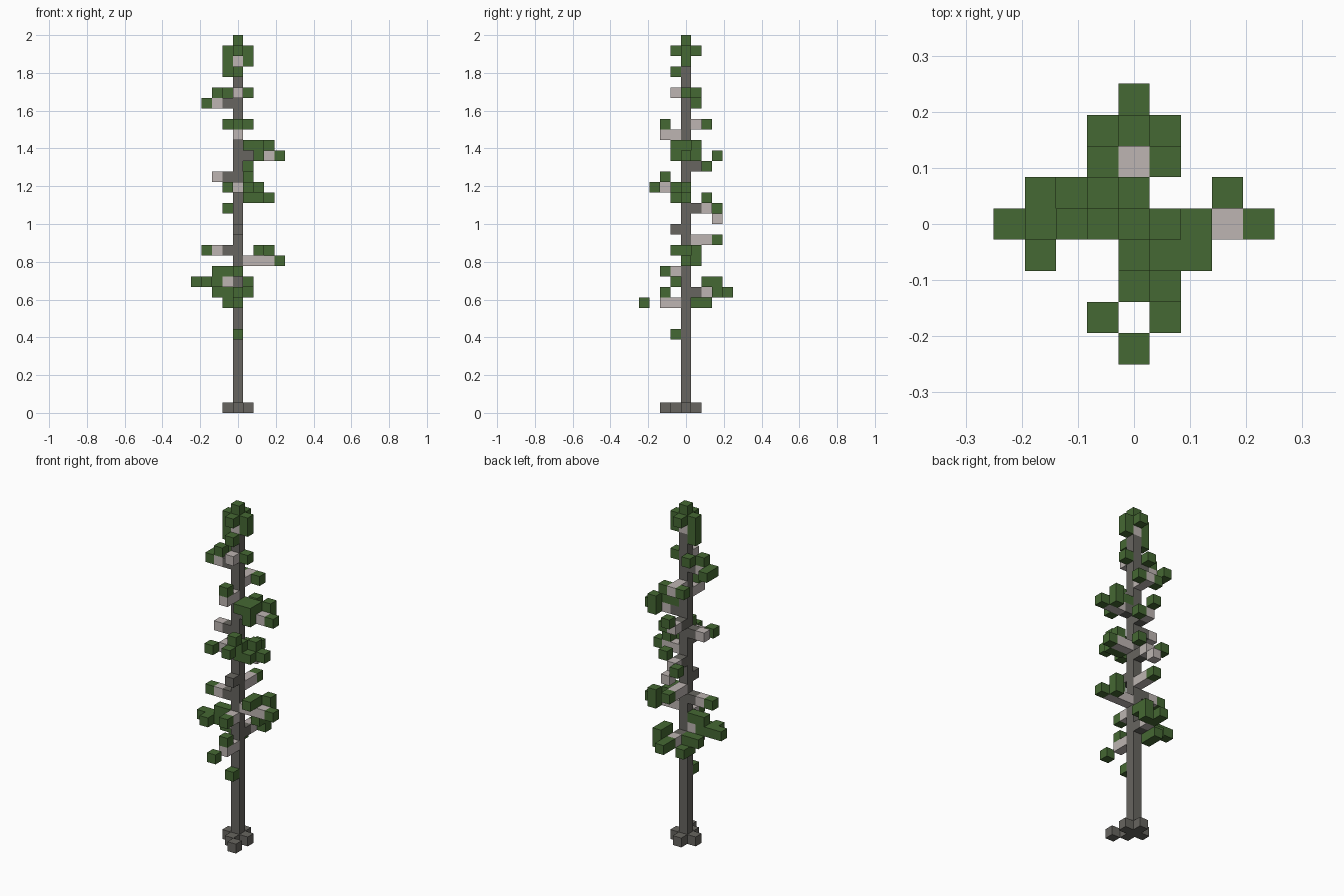
import bpy
import bmesh
from mathutils import Vector

if "Cube" in bpy.data.objects:
    bpy.data.objects.remove(bpy.data.objects["Cube"], do_unlink=True)

LAYERS = 36
UNIT = 2 / LAYERS


def make_material(name, red, green, blue):
    material = bpy.data.materials.new(name)
    material.use_nodes = True
    colour = (red, green, blue, 1)
    material.diffuse_color = colour
    shader = material.node_tree.nodes["Principled BSDF"]
    shader.inputs["Base Color"].default_value = colour
    shader.inputs["Roughness"].default_value = 1
    return material


bark = make_material("dark bark", .135, .13, .115)
pale_wood = make_material("pale wood", .51, .46, .445)
needles = make_material("needle green", .06, .14, .033)


def build_blocks(name, cells, material, height=1):
    """One object made of unit blocks; cells give column, row and layer."""
    mesh = bpy.data.meshes.new(name)
    bm = bmesh.new()
    for x, y, z in dict.fromkeys(cells):
        cube = bmesh.ops.create_cube(bm, size=UNIT)
        for vert in cube["verts"]:
            vert.co.z *= height
            vert.co += Vector((x, y, z + height / 2)) * UNIT
    bm.to_mesh(mesh)
    bm.free()
    mesh.materials.append(material)
    part = bpy.data.objects.new(name, mesh)
    bpy.context.collection.objects.link(part)
    return part


DIRECTIONS = {"east": (1, 0), "north": (0, 1), "west": (-1, 0), "south": (0, -1)}


def bough(side, layer, stub=0, length=0, leaves=(), twigs=()):
    """Bark stub, then pale wood out to length; leaves as (out, across, up)."""
    dx, dy = DIRECTIONS[side]

    def place(out, across=0, up=0):
        return (dx * out - dy * across, dy * out + dx * across, layer + up)

    name = f"{side}_bough_{layer}"
    if stub:
        build_blocks(name + "_stub", [place(1)], bark)
    wood = [place(out) for out in range(stub + 1, length + 1)]
    wood += [place(*twig) for twig in twigs]
    if wood:
        build_blocks(name + "_wood", wood, pale_wood)
    if leaves:
        build_blocks(name + "_leaves", [place(*leaf) for leaf in leaves], needles)


# Trunk and spreading roots
build_blocks("trunk", [(0, 0, 0)], bark, height=33)
build_blocks("trunk_tip", [(0, 0, 33)], pale_wood)
roots = [(dx, dy, 0) for dx, dy in DIRECTIONS.values()] + [(1, -2, 0)]
build_blocks("roots", roots, bark)

# Lower boughs
bough("south", 7, leaves=[(1, 0, 0)])
bough("south", 10, length=2, leaves=[(4, 0, 0), (2, 0, 1)])
bough("north", 11, stub=1, length=2, leaves=[
    (3, 0, 0), (4, 0, 0), (3, -1, 0), (3, -1, 1), (2, -1, 1),
    (1, 1, 0), (1, 1, -1), (2, 1, -1), (1, 2, 0)])
bough("west", 12, length=1, leaves=[
    (2, 0, 0), (3, 0, 0), (4, 0, 0), (3, 1, 0), (1, 0, 1), (2, 0, 1)])
bough("south", 13, length=1, leaves=[(2, 0, 0)])
bough("east", 14, length=3, leaves=[
    (4, 0, 0), (3, 1, 0), (3, 1, 1), (2, -1, 1), (2, 0, 1)])
bough("west", 15, stub=1, length=2, leaves=[(3, 0, 0)])
bough("north", 16, length=2, leaves=[(3, 0, 0)])
bough("south", 17, stub=1)

# Middle boughs
bough("north", 19, stub=1, length=2,
      leaves=[(3, 1, 0), (2, -1, 1)], twigs=[(3, 0, -1)])
bough("east", 20, length=2, leaves=[
    (3, 0, 0), (2, -1, 0), (1, -1, 0), (1, -1, 1), (2, 0, 1)])
bough("south", 21, stub=1, length=2, leaves=[(3, -1, 0), (3, 1, 0), (2, 1, 1)])
bough("west", 22, stub=1, length=2)
bough("north", 23, stub=1, length=2, leaves=[(2, -1, 0), (3, 0, 1)])
bough("east", 24, stub=1, length=3, leaves=[
    (4, 0, 0), (3, 1, 0), (3, 1, 1), (2, -1, 0),
    (2, -1, 1), (1, -1, 1), (2, 0, 1), (1, 0, 1)])

# Upper boughs
bough("south", 26, length=2, leaves=[(2, 0, 1)])
bough("north", 27, length=2, leaves=[(2, -1, 0), (2, 1, 0)])
bough("west", 29, stub=1, length=2, leaves=[
    (3, 0, 0), (3, -1, 0), (2, 0, 1), (1, -1, 1)])
bough("south", 30, length=1)
bough("east", 30, leaves=[(1, 0, 0)])

# Crown: a cross of needles with a single block on top
bough("south", 32, leaves=[(1, 0, 0)])
bough("west", 32, leaves=[(1, 0, 0), (1, 0, 1)])
bough("east", 33, leaves=[(1, 0, 0)])
crown_layer = LAYERS - 2
crown = [(dx, dy, crown_layer) for dx, dy in DIRECTIONS.values()]
crown += [(0, 0, crown_layer), (0, 0, crown_layer + 1)]
build_blocks("crown", crown, needles)
